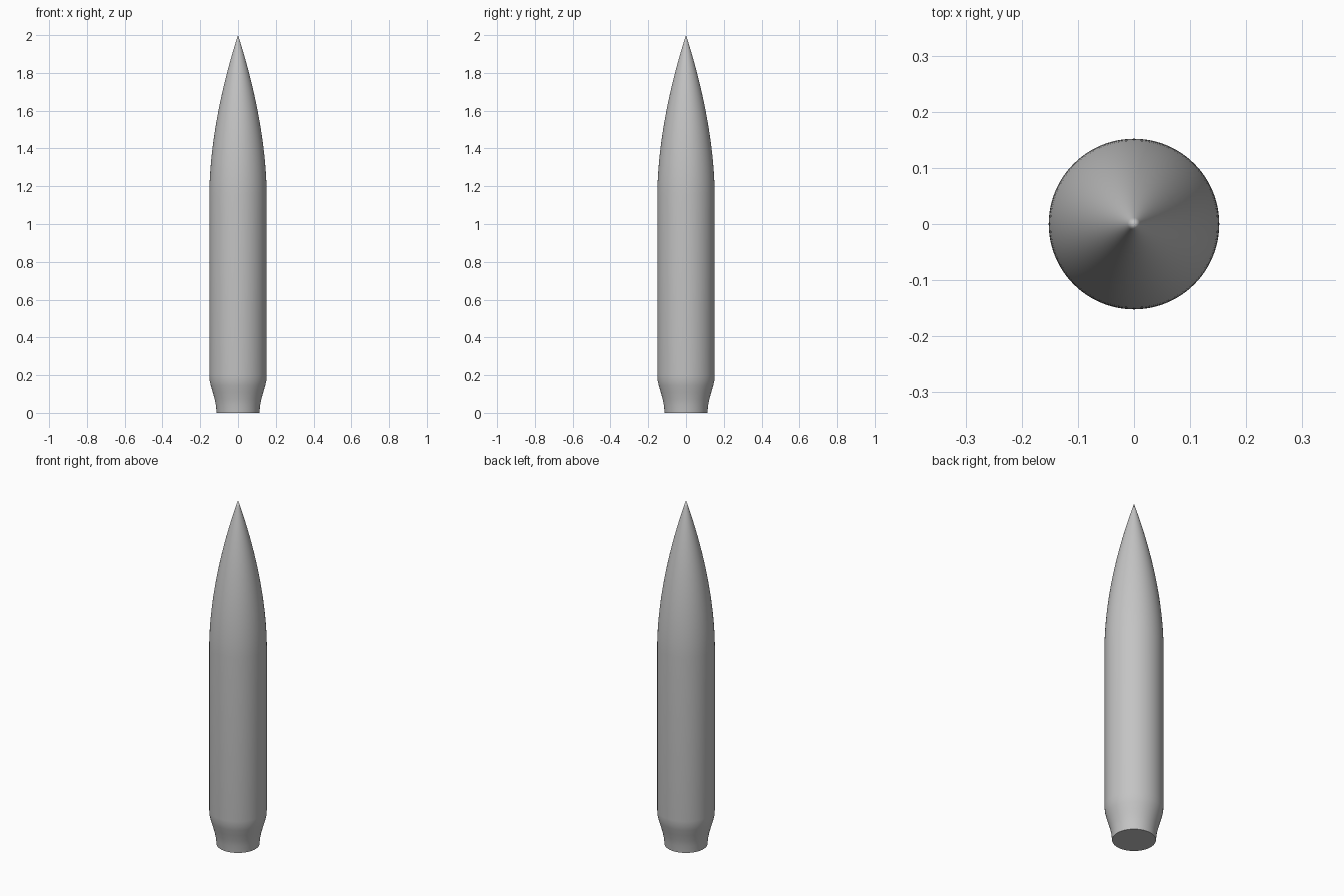
import bpy
import bmesh
from math import pi

cube = bpy.data.objects.get("Cube")
if cube:
    bpy.data.objects.remove(cube, do_unlink=True)

RADIUS, SHOULDER, HEIGHT = 0.152, 1.15, 2.0
SEGMENTS, NOSE_STEPS = 96, 24

metal = bpy.data.materials.new("plain grey")
metal.use_nodes = True
grey = (0.55, 0.55, 0.55, 1)
metal.diffuse_color = grey
metal.node_tree.nodes["Principled BSDF"].inputs["Base Color"].default_value = grey

# Half profile: flat base, flared tail, straight body, curved nose
profile = [(0, 0), (0.113, 0), (0.117, 0.04), (0.124, 0.075), (0.134, 0.11),
           (0.144, 0.145), (0.15, 0.17), (RADIUS, 0.2)]
for i in range(NOSE_STEPS + 1):
    t = i / NOSE_STEPS
    profile.append((RADIUS * (1 - t ** 1.8), SHOULDER + (HEIGHT - SHOULDER) * t))

# Spin the profile around the vertical axis
bm = bmesh.new()
verts = [bm.verts.new((r, 0, z)) for r, z in profile]
edges = [bm.edges.new(pair) for pair in zip(verts, verts[1:])]
bmesh.ops.spin(bm, geom=verts + edges, cent=(0, 0, 0), axis=(0, 0, 1),
               angle=2 * pi, steps=SEGMENTS)
bmesh.ops.remove_doubles(bm, verts=bm.verts, dist=0.0001)
bmesh.ops.recalc_face_normals(bm, faces=bm.faces)

mesh = bpy.data.meshes.new("pointed_body")
bm.to_mesh(mesh)
bm.free()
mesh.materials.append(metal)
body = bpy.data.objects.new("pointed_body", mesh)
bpy.context.collection.objects.link(body)

# Smooth sides with a crisp base rim
bpy.ops.object.select_all(action="DESELECT")
body.select_set(True)
bpy.context.view_layer.objects.active = body
bpy.ops.object.shade_smooth_by_angle(angle=pi / 6)
